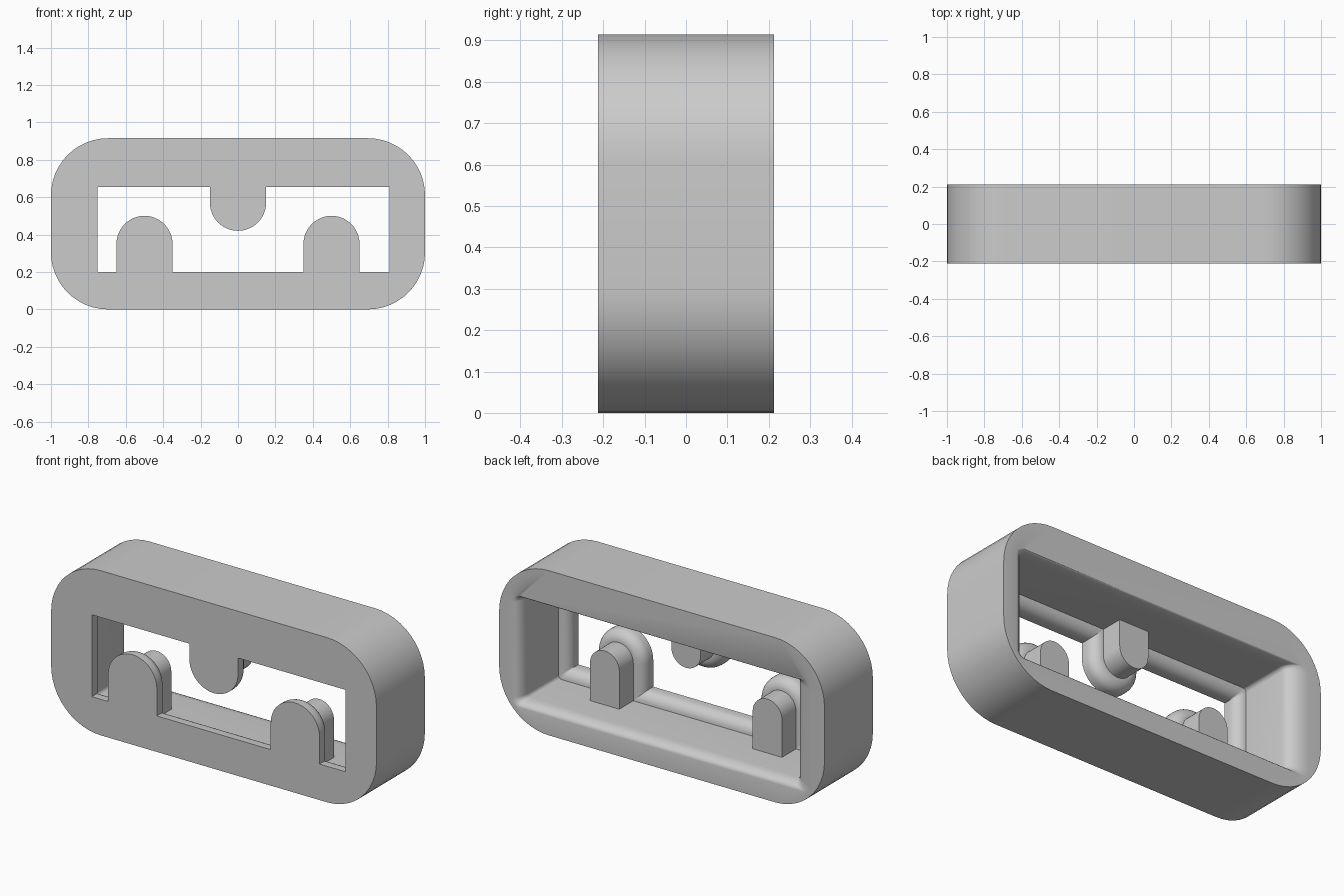
import bpy, bmesh, math

cube = bpy.data.objects.get("Cube")
if cube:
    bpy.data.objects.remove(cube)

HALF = 0.2125      # half of the depth
ROUND = 0.06       # rounded inner rim
LIP = 0.03         # flat land before the rim rounds off

grey = bpy.data.materials.new("light_grey")
grey.use_nodes = True
grey.diffuse_color = (0.6, 0.6, 0.6, 1)
grey.node_tree.nodes["Principled BSDF"].inputs["Base Color"].default_value = (0.6, 0.6, 0.6, 1)


def rounded_rect(x0, x1, z0, z1, r, steps=12):
    """Rounded rectangle as (x, z) points, starting at the upper right corner."""
    corners = [(x1 - r, z1 - r), (x0 + r, z1 - r), (x0 + r, z0 + r), (x1 - r, z0 + r)]
    return [(cx + r * math.cos((q + i / steps) * math.pi / 2),
             cz + r * math.sin((q + i / steps) * math.pi / 2))
            for q, (cx, cz) in enumerate(corners) for i in range(steps + 1)]


def arch(x, z, r, base, side, steps=24):
    """Half-round tongue; side is 1 for pointing up and -1 for hanging."""
    pts = [(x + r * math.cos(math.pi * i / steps), z + side * r * math.sin(math.pi * i / steps))
           for i in range(steps + 1)]
    return pts + [(x - r, base), (x + r, base)]


def loft(name, rings, closed_loop=False):
    """Join (y, points) rings into a solid, as a tube loop or with end caps."""
    bm = bmesh.new()
    loops = [[bm.verts.new((x, y, z)) for x, z in pts] for y, pts in rings]
    pairs = list(zip(loops, loops[1:]))
    if closed_loop:
        pairs.append((loops[-1], loops[0]))
    else:
        bm.faces.new(loops[0])
        bm.faces.new(loops[-1])
    for a, b in pairs:
        for i in range(len(a)):
            j = (i + 1) % len(a)
            bm.faces.new((a[i], a[j], b[j], b[i]))
    bmesh.ops.recalc_face_normals(bm, faces=bm.faces)
    mesh = bpy.data.meshes.new(name)
    bm.to_mesh(mesh)
    bm.free()
    mesh.materials.append(grey)
    obj = bpy.data.objects.new(name, mesh)
    bpy.context.collection.objects.link(obj)
    bpy.ops.object.select_all(action="DESELECT")
    obj.select_set(True)
    bpy.context.view_layer.objects.active = obj
    bpy.ops.object.shade_smooth_by_angle(angle=math.radians(35))
    return obj


# Quarter-round steps shared by the window rim and the tongues: (y, inset)
rim = [(-HALF, 0)] + [
    (-HALF + LIP + ROUND * math.sin(a), ROUND * (1 - math.cos(a)))
    for a in (math.pi / 2 * i / 8 for i in range(9))]


def window(off, flare=0.0):
    return rounded_rect(-0.75 - off - 0.11 * flare, 0.81 + off + 0.05 * flare,
                        0.2 - off - 0.035 * flare, 0.655 + off + 0.01 * flare,
                        0.003 + 0.3 * off + 0.025 * flare)


# Housing: outer shell, stepped window and flared back opening
outer = rounded_rect(-1, 1, 0, 0.915, 0.305)
rings = [(-HALF, outer)] + [(y, window(off)) for y, off in rim]
for i in range(7):
    a = math.pi / 2 * i / 6
    rings.append((HALF - 0.07 + 0.07 * math.sin(a), window(ROUND, 1 - math.cos(a))))
rings.append((HALF, outer))
loft("housing", rings, closed_loop=True)

# Tongues: rounded flange at the front, narrower peg behind
for label, x, z, side, edge in (("left_lower", 0.5, 0.35, 1, 0.2),
                                ("right_lower", -0.5, 0.35, 1, 0.2),
                                ("upper", 0.0, 0.57, -1, 0.655)):
    loft(label + "_flange", [(y, arch(x, z, 0.15 - off, edge - side * (off + 0.002), side))
                             for y, off in rim])
    base = edge - side * (ROUND + 0.01)
    loft(label + "_peg", [(y, arch(x, z, 0.09, base, side)) for y in (-HALF + LIP, 0)])
